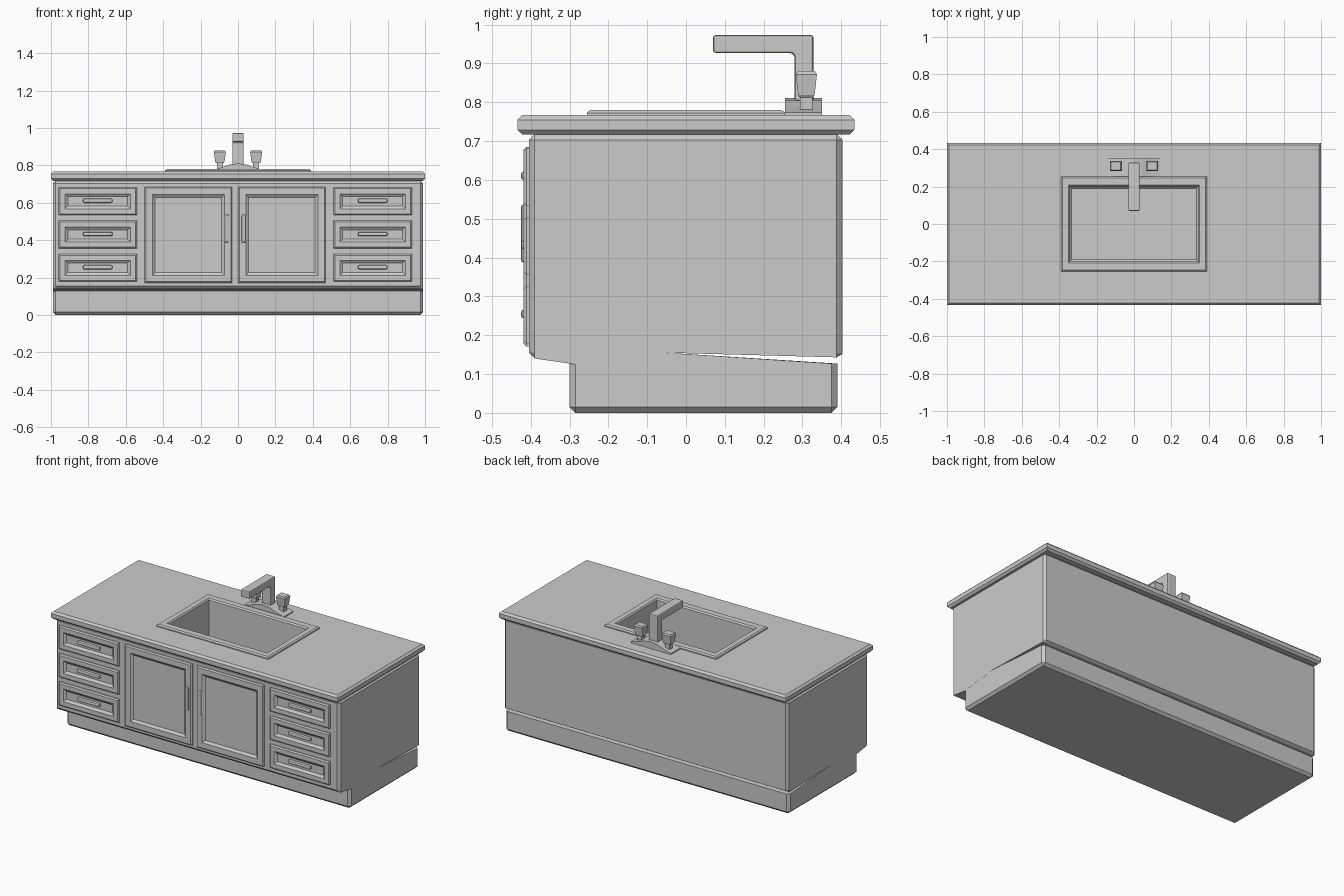
import bpy
import bmesh
from mathutils import Vector

cube = bpy.data.objects.get("Cube")
if cube:
    bpy.data.objects.remove(cube, do_unlink=True)

grey = bpy.data.materials.new("plain grey")
grey.use_nodes = True
grey.diffuse_color = (0.6, 0.6, 0.6, 1)
grey.node_tree.nodes["Principled BSDF"].inputs["Base Color"].default_value = (0.6, 0.6, 0.6, 1)


def loft(name, rings, looped=False, open_top=False, bevel=0):
    """Skin a stack of equal-length rings; cap the ends unless looped."""
    bm = bmesh.new()
    loops = [[bm.verts.new(p) for p in ring] for ring in rings]
    n = len(rings[0])
    pairs = list(zip(loops, loops[1:]))
    if looped:
        pairs.append((loops[-1], loops[0]))
    else:
        bm.faces.new(loops[0])
        bm.faces.new(loops[-1])
    for a, b in pairs:
        for i in range(n):
            j = (i + 1) % n
            bm.faces.new((a[i], a[j], b[j], b[i]))
    bmesh.ops.remove_doubles(bm, verts=bm.verts, dist=0.0001)
    bmesh.ops.recalc_face_normals(bm, faces=bm.faces)
    if open_top:
        bm.normal_update()
        top = [f for f in bm.faces if abs(f.normal.z) > 0.99 and f.calc_center_median().z > 0.7]
        bmesh.ops.delete(bm, geom=top, context='FACES')
    mesh = bpy.data.meshes.new(name)
    bm.to_mesh(mesh)
    bm.free()
    mesh.materials.append(grey)
    obj = bpy.data.objects.new(name, mesh)
    bpy.context.collection.objects.link(obj)
    if bevel:
        mod = obj.modifiers.new("edge bevel", 'BEVEL')
        mod.width = bevel
        mod.segments = 2
        mod.limit_method = 'ANGLE'
    return obj


def flat_rect(hx, hy, z, cx=0, cy=0):
    return [Vector((cx + sx * hx, cy + sy * hy, z))
            for sx, sy in ((-1, -1), (1, -1), (1, 1), (-1, 1))]


def front_rect(cx, cz, hx, hz, y):
    return [Vector((cx + sx * hx, y, cz + sz * hz))
            for sx, sz in ((-1, -1), (1, -1), (1, 1), (-1, 1))]


def side_block(name, profile, half, y_lim, z_lim, chamfer=0.015, **kw):
    """Extrude a y-z profile along x, with chamfered ends."""
    cap = [(min(max(y, y_lim[0]), y_lim[1]), min(max(z, z_lim[0]), z_lim[1]))
           for y, z in profile]
    stack = ((-half, cap), (chamfer - half, profile), (half - chamfer, profile), (half, cap))
    return loft(name, [[Vector((x, y, z)) for y, z in pts] for x, pts in stack], **kw)


# Cabinet body and the recessed plinth below it
body = [(-0.39, 0.718), (-0.405, 0.703), (-0.405, 0.155), (-0.39, 0.14), (-0.285, 0.125),
        (-0.05, 0.155), (0.388, 0.143), (0.403, 0.152), (0.403, 0.703), (0.388, 0.718)]
side_block("cabinet_body", body, 0.99, (-0.39, 0.388), (0, 0.703), open_top=True)
plinth = [(-0.285, 0), (-0.3, 0.015), (-0.3, 0.13), (-0.05, 0.155),
          (0.39, 0.127), (0.39, 0.015), (0.375, 0)]
side_block("plinth", plinth, 0.9895, (-0.285, 0.375), (0.015, 1))

# Countertop with an opening for the sink
loft("countertop", [flat_rect(*r) for r in (
    (0.352, 0.21, 0.717), (0.988, 0.422, 0.717), (1, 0.434, 0.729),
    (1, 0.434, 0.755), (0.988, 0.422, 0.767), (0.352, 0.21, 0.767))], looped=True)

# Sink: outer shell, raised rim and basin
loft("sink", [flat_rect(*r) for r in (
    (0.351, 0.209, 0.48), (0.351, 0.209, 0.766), (0.39, 0.255, 0.766), (0.39, 0.255, 0.773),
    (0.382, 0.247, 0.78), (0.35, 0.208, 0.78), (0.343, 0.2, 0.772),
    (0.343, 0.2, 0.5), (0.333, 0.19, 0.49))])


def framed_panel(name, cx, cz, hx, hz, frame):
    steps = ((0, -0.4), (0, -0.411), (0.007, -0.418), (frame - 0.005, -0.418),
             (frame, -0.414), (frame + 0.01, -0.407))
    loft(name, [front_rect(cx, cz, hx - i, hz - i, y) for i, y in steps])


def bar_handle(name, cx, cz, hx, hz):
    loft(name, [front_rect(cx, cz, hx, hz, y) for y in (-0.402, -0.425)], bevel=0.007)


# Doors and drawers, mirrored about the middle of the front
middle = -0.015
for side, label in ((-1, "right"), (1, "left")):
    framed_panel(label + "_door", middle + side * 0.25, 0.428, 0.234, 0.257, 0.046)
    bar_handle(label + "_door_handle", middle + side * 0.046, 0.462, 0.011, 0.075)
    for row, z in (("top", 0.608), ("middle", 0.43), ("bottom", 0.252)):
        x = middle + side * 0.735
        framed_panel(f"{label}_{row}_drawer", x, z, 0.209, 0.074, 0.039)
        bar_handle(f"{label}_{row}_drawer_handle", x, z + 0.003, 0.079, 0.011)

# Arched deck plate of the tap
arch = [(-0.14, 0.766), (-0.14, 0.774), (-0.09, 0.788), (-0.045, 0.804), (0, 0.811),
        (0.045, 0.804), (0.09, 0.788), (0.14, 0.774), (0.14, 0.766)]
loft("tap_plate", [[Vector((x, y, z)) for x, z in arch] for y in (0.255, 0.35)])

# Angular spout
spout = [(0.328, 0.79), (0.328, 0.973), (0.07, 0.973), (0.07, 0.927),
         (0.272, 0.927), (0.28, 0.919), (0.28, 0.79)]
loft("tap_spout", [[Vector((x, y, z)) for y, z in spout] for x in (-0.03, 0.03)], bevel=0.006)

# Tapered knobs on short stems
for side, label in ((-1, "right"), (1, "left")):
    x = side * 0.097
    loft(label + "_knob_stem", [flat_rect(0.016, 0.016, z, x, 0.31) for z in (0.78, 0.82)])
    loft(label + "_knob", [flat_rect(h, h * 0.85, z, x, 0.31) for h, z in (
        (0.02, 0.812), (0.025, 0.819), (0.032, 0.872), (0.026, 0.88))])
